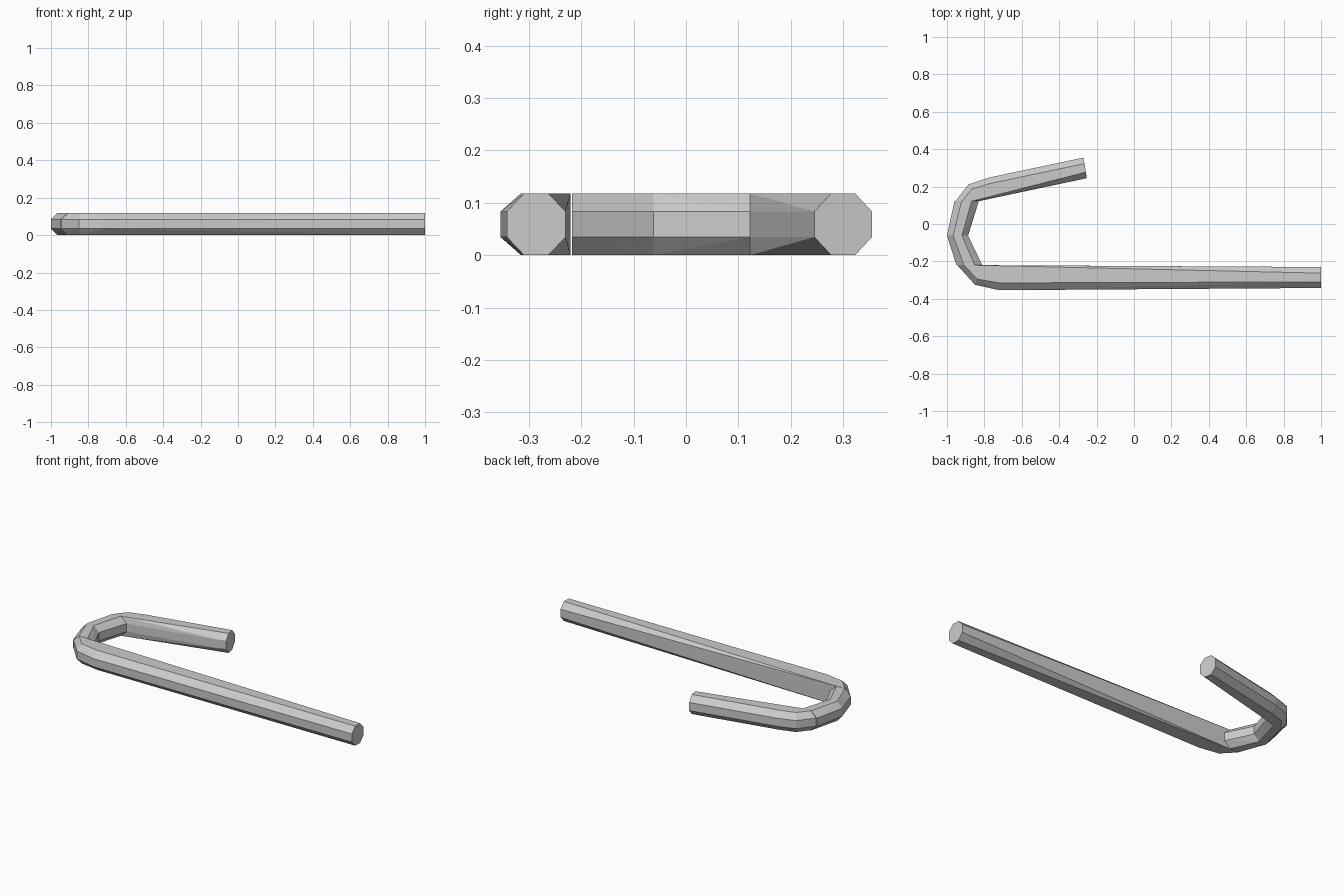
import bpy, bmesh
from math import cos, sin, pi
from mathutils import Vector

if "Cube" in bpy.data.objects:
    bpy.data.objects.remove(bpy.data.objects["Cube"])

H = 0.118      # bar thickness in z
SIDES = 8


def ring(a, b):
    """Octagonal section spanning plan points a and b, full bar height."""
    a, b = Vector(a), Vector(b)
    mid, half = (a + b) / 2, (b - a) / 2
    k = 1 / cos(pi / SIDES)
    pts = []
    for i in range(SIDES):
        t = 2 * pi * (i + 0.5) / SIDES
        p = mid + half * cos(t) * k
        pts.append((p.x, p.y, H / 2 + H / 2 * sin(t) * k))
    return pts


def faceted_piece(name, sections):
    """Convex low-poly piece wrapped around several sections."""
    bm = bmesh.new()
    for a, b in sections:
        for p in ring(a, b):
            bm.verts.new(p)
    res = bmesh.ops.convex_hull(bm, input=bm.verts[:])
    junk = {g for g in res["geom_interior"] + res["geom_unused"]
            if isinstance(g, bmesh.types.BMVert)}
    bmesh.ops.delete(bm, geom=list(junk), context='VERTS')
    bmesh.ops.recalc_face_normals(bm, faces=bm.faces[:])
    mesh = bpy.data.meshes.new(name)
    bm.to_mesh(mesh)
    bm.free()
    obj = bpy.data.objects.new(name, mesh)
    bpy.context.collection.objects.link(obj)
    return obj


# Long straight shaft with the lower bend
faceted_piece("long_shaft", [
    ((1.0, -0.342), (1.0, -0.23)),
    ((-0.72, -0.354), (-0.72, -0.221)),
    ((-0.85, -0.325), (-0.81, -0.221)),
    ((-0.945, -0.22), (-0.82, -0.22)),
])

# Two short links around the back of the hook
faceted_piece("lower_hook_link", [
    ((-0.95, -0.218), (-0.812, -0.218)),
    ((-1.0, -0.062), (-0.887, -0.062)),
])
faceted_piece("upper_hook_link", [
    ((-1.0, -0.062), (-0.887, -0.062)),
    ((-0.96, 0.122), (-0.83, 0.122)),
])

# Short arm with the upper bend
faceted_piece("short_arm", [
    ((-0.955, 0.122), (-0.83, 0.122)),
    ((-0.885, 0.212), (-0.825, 0.124)),
    ((-0.78, 0.247), (-0.755, 0.14)),
    ((-0.27, 0.355), (-0.252, 0.245)),
])
